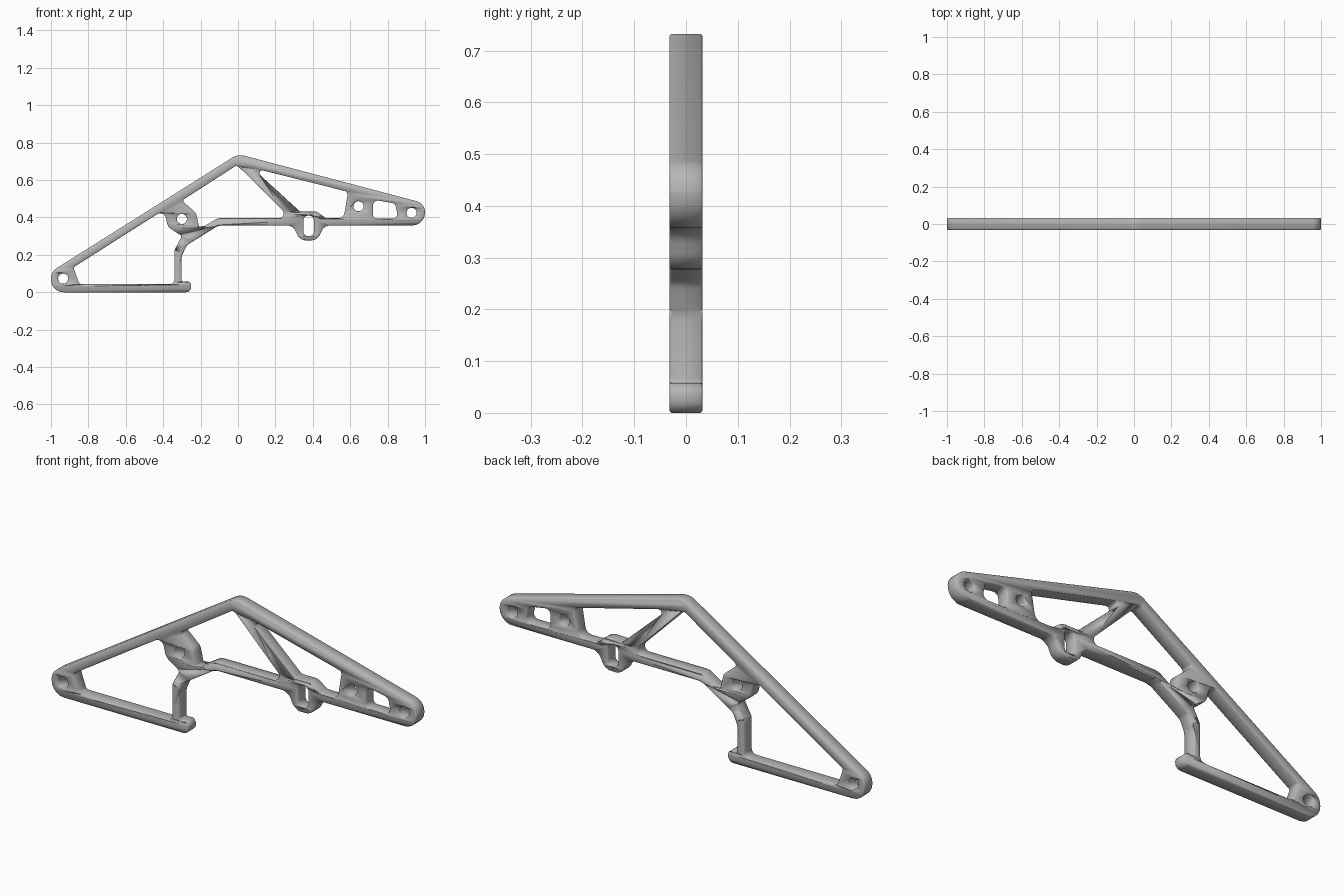
import bpy
from math import pi, cos, sin, radians
from mathutils import Vector

cube = bpy.data.objects.get("Cube")
if cube:
    bpy.data.objects.remove(cube, do_unlink=True)

HALF_THICK = 0.032
CHAMFER = 0.004


def fillet(corners, steps=5):
    """Round each (x, z, radius) corner of a closed outline with an arc."""
    out = []
    for i, (x, z, r) in enumerate(corners):
        p = Vector((x, z))
        a = (Vector(corners[i - 1][:2]) - p).normalized()
        b = (Vector(corners[(i + 1) % len(corners)][:2]) - p).normalized()
        half = a.angle(b) / 2
        centre = p + (a + b).normalized() * (r / sin(half))
        reach = r * cos(half) / sin(half)
        start, end = p + a * reach - centre, p + b * reach - centre
        for k in range(steps + 1):
            t = k / steps
            turn = pi - 2 * half
            w0, w1 = sin((1 - t) * turn) / sin(turn), sin(t * turn) / sin(turn)
            out.append(centre + start * w0 + end * w1)
    return out


def circle(x, z, r, n=20):
    return [Vector((x + r * cos(2 * pi * k / n), z + r * sin(2 * pi * k / n))) for k in range(n)]


# Outer silhouette: rear tip, apex, front tip, lug, waist and foot
outer = fillet([
    (-1, 0.11, 0.065), (0, 0.739, 0.08), (1, 0.475, 0.06), (1, 0.357, 0.068),
    (0.46, 0.357, 0.05), (0.425, 0.277, 0.055), (0.33, 0.277, 0.055), (0.295, 0.357, 0.05),
    (-0.105, 0.357, 0.08), (-0.275, 0.25, 0.04), (-0.302, 0.19, 0.06),
    (-0.302, 0.058, 0.008), (-0.25, 0.058, 0.022), (-0.25, 0, 0.028), (-1, 0, 0.068)])

# Weight-saving windows
rear_window = fillet([
    (-0.88, 0.133, 0.015), (-0.395, 0.441, 0.03), (-0.375, 0.35, 0.05),
    (-0.3, 0.3, 0.012), (-0.34, 0.225, 0.05), (-0.34, 0.043, 0.025), (-0.848, 0.043, 0.02)])
middle_window = fillet([
    (-0.3, 0.49, 0.012), (-0.005, 0.68, 0.02), (0.28, 0.396, 0.025), (-0.11, 0.396, 0.06),
    (-0.205, 0.338, 0.014), (-0.225, 0.425, 0.04)])
front_window = fillet([
    (0.075, 0.666, 0.015), (0.588, 0.537, 0.02), (0.565, 0.396, 0.035), (0.47, 0.396, 0.03),
    (0.42, 0.433, 0.04), (0.33, 0.433, 0.015)])
tip_window = fillet([
    (0.722, 0.495, 0.025), (0.84, 0.475, 0.025), (0.857, 0.394, 0.025), (0.722, 0.394, 0.02)])
lug_slot = fillet([
    (0.35, 0.41, 0.026), (0.406, 0.41, 0.026), (0.406, 0.3, 0.026), (0.35, 0.3, 0.026)])

# Bolt holes
bolts = [circle(x, z, 0.027) for x, z in
         ((-0.935, 0.073), (-0.3, 0.392), (0.644, 0.46), (0.928, 0.425))]

# Filled flat curve, extruded to a plate
curve = bpy.data.curves.new("plate_profile", "CURVE")
curve.dimensions = "2D"
curve.fill_mode = "BOTH"
curve.extrude = HALF_THICK
for loop in [outer, rear_window, middle_window, front_window, tip_window, lug_slot] + bolts:
    spline = curve.splines.new("POLY")
    spline.points.add(len(loop) - 1)
    for point, co in zip(spline.points, loop):
        point.co = (co.x, co.y, 0, 1)
    spline.use_cyclic_u = True

profile = bpy.data.objects.new("plate_profile", curve)
bpy.context.collection.objects.link(profile)
bpy.context.view_layer.update()
graph = bpy.context.evaluated_depsgraph_get()
mesh = bpy.data.meshes.new_from_object(profile.evaluated_get(graph))
bpy.data.objects.remove(profile, do_unlink=True)

plate = bpy.data.objects.new("bracket_plate", mesh)
bpy.context.collection.objects.link(plate)
plate.rotation_euler.x = pi / 2

# Bare metal colour
metal = bpy.data.materials.new("grey_metal")
metal.use_nodes = True
grey = (0.47, 0.47, 0.47, 1)
metal.diffuse_color = grey
metal.node_tree.nodes["Principled BSDF"].inputs["Base Color"].default_value = grey
mesh.materials.clear()
mesh.materials.append(metal)

# Join the caps to the walls, then chamfer the rims
weld = plate.modifiers.new("weld", "WELD")
weld.merge_threshold = 0.0005
bevel = plate.modifiers.new("rim_chamfer", "BEVEL")
bevel.width = CHAMFER
bevel.segments = 1
bevel.limit_method = "ANGLE"
bevel.angle_limit = radians(70)
bevel.use_clamp_overlap = False

bpy.ops.object.select_all(action="DESELECT")
plate.select_set(True)
bpy.context.view_layer.objects.active = plate
bpy.ops.object.shade_smooth_by_angle(angle=radians(30))
